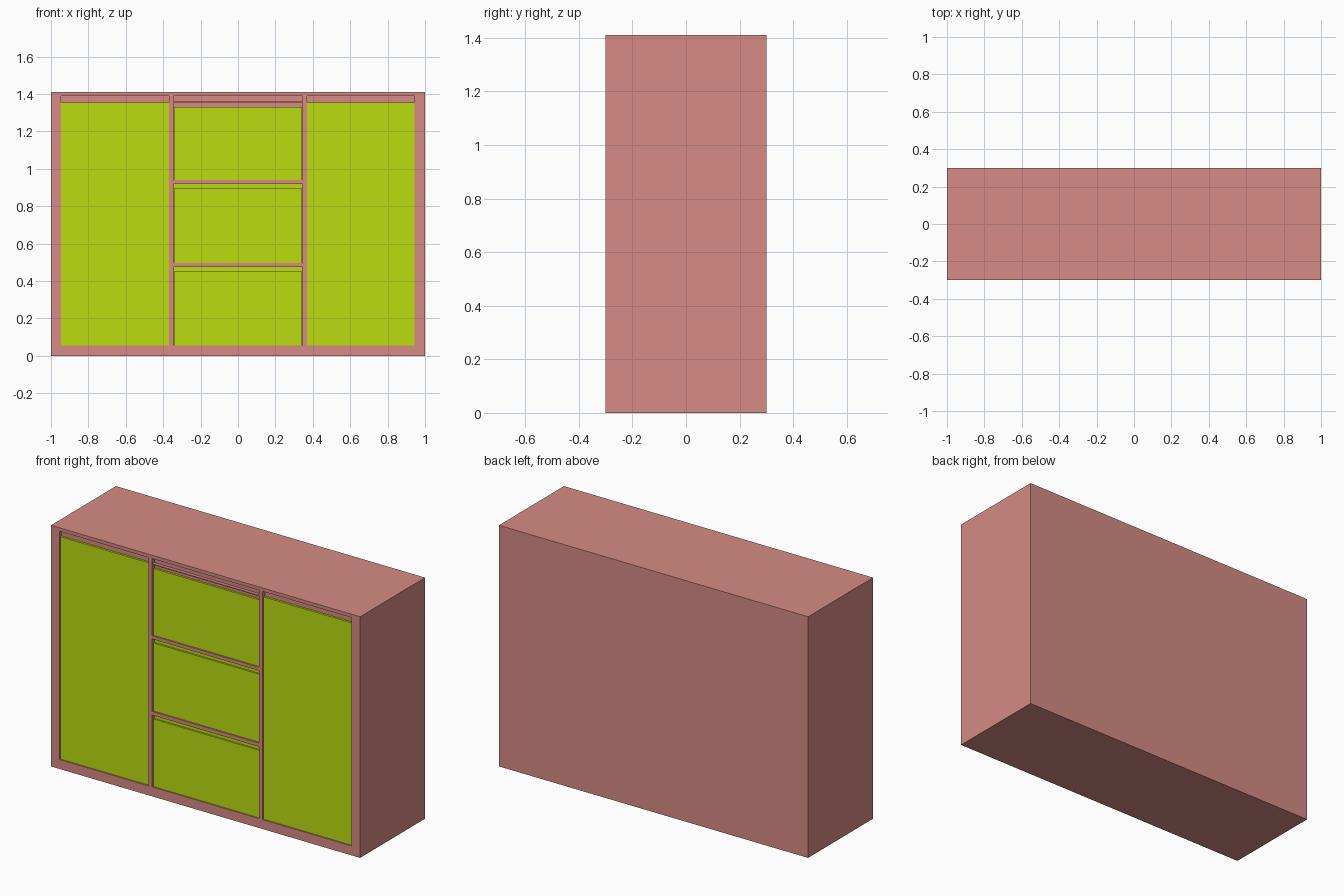
import bpy, bmesh
from mathutils import Matrix, Vector

if "Cube" in bpy.data.objects:
    bpy.data.objects.remove(bpy.data.objects["Cube"])

FRONT = -0.3      # y of the cabinet face
DEPTH = 0.02      # depth of the front recesses


def material(name, rgb):
    m = bpy.data.materials.new(name)
    m.diffuse_color = (*rgb, 1)
    m.use_nodes = True
    m.node_tree.nodes["Principled BSDF"].inputs["Base Color"].default_value = m.diffuse_color
    return m


PINK = material("pink_body", (0.67, 0.26, 0.23))
GREEN = material("green_front", (0.50, 0.72, 0.005))


def boxes(name, specs, mat):
    """One object made of boxes given as (x0, x1, y0, y1, z0, z1)."""
    bm = bmesh.new()
    for x0, x1, y0, y1, z0, z1 in specs:
        centre = Vector((x0 + x1, y0 + y1, z0 + z1)) / 2
        size = Matrix.Diagonal((x1 - x0, y1 - y0, z1 - z0, 1))
        bmesh.ops.create_cube(bm, size=1, matrix=Matrix.Translation(centre) @ size)
    me = bpy.data.meshes.new(name)
    bm.to_mesh(me)
    bm.free()
    me.materials.append(mat)
    ob = bpy.data.objects.new(name, me)
    bpy.context.collection.objects.link(ob)
    return ob


BACK = FRONT + DEPTH
DOORS = {"left": (-0.945, -0.37), "right": (0.37, 0.945)}
DRAWERS = [(0.055, 0.475), (0.497, 0.92), (0.94, 1.355)]
MID = 0.345

# Solid cabinet body with shallow recesses cut in the front
body = boxes("cabinet_body", [(-1, 1, FRONT, 0.3, 0, 1.41)], PINK)
cells = [(a, b, 0.055, 1.39) for a, b in DOORS.values()]
cells += [(-MID, MID, a, b) for a, b in DRAWERS]
cells.append((-MID, MID, 1.36, 1.39))
cutter = boxes("recess_cutter",
               [(a, b, FRONT - 0.1, BACK, c, d) for a, b, c, d in cells], PINK)
cut = body.modifiers.new("recesses", 'BOOLEAN')
cut.operation = 'DIFFERENCE'
cut.solver = 'EXACT'
cut.object = cutter
bpy.context.view_layer.objects.active = body
bpy.ops.object.modifier_apply(modifier=cut.name)
bpy.data.objects.remove(cutter)

# Tall side doors, leaving a finger gap at the top
for side, (a, b) in DOORS.items():
    boxes(f"{side}_door", [(a, b, FRONT + 0.008, BACK + 0.005, 0.055, 1.355)], GREEN)

# Drawer fronts, with a set-back lip on the lower two
for i, (z0, z1) in enumerate(DRAWERS):
    boxes(f"drawer_front_{i + 1}",
          [(-MID + 0.003, MID - 0.003, FRONT + 0.008, BACK + 0.005, z0, z1 - 0.025)], GREEN)
    if i < 2:
        boxes(f"drawer_lip_{i + 1}",
              [(-MID + 0.003, MID - 0.003, BACK - 0.003, BACK + 0.005, z1 - 0.025, z1)], GREEN)
